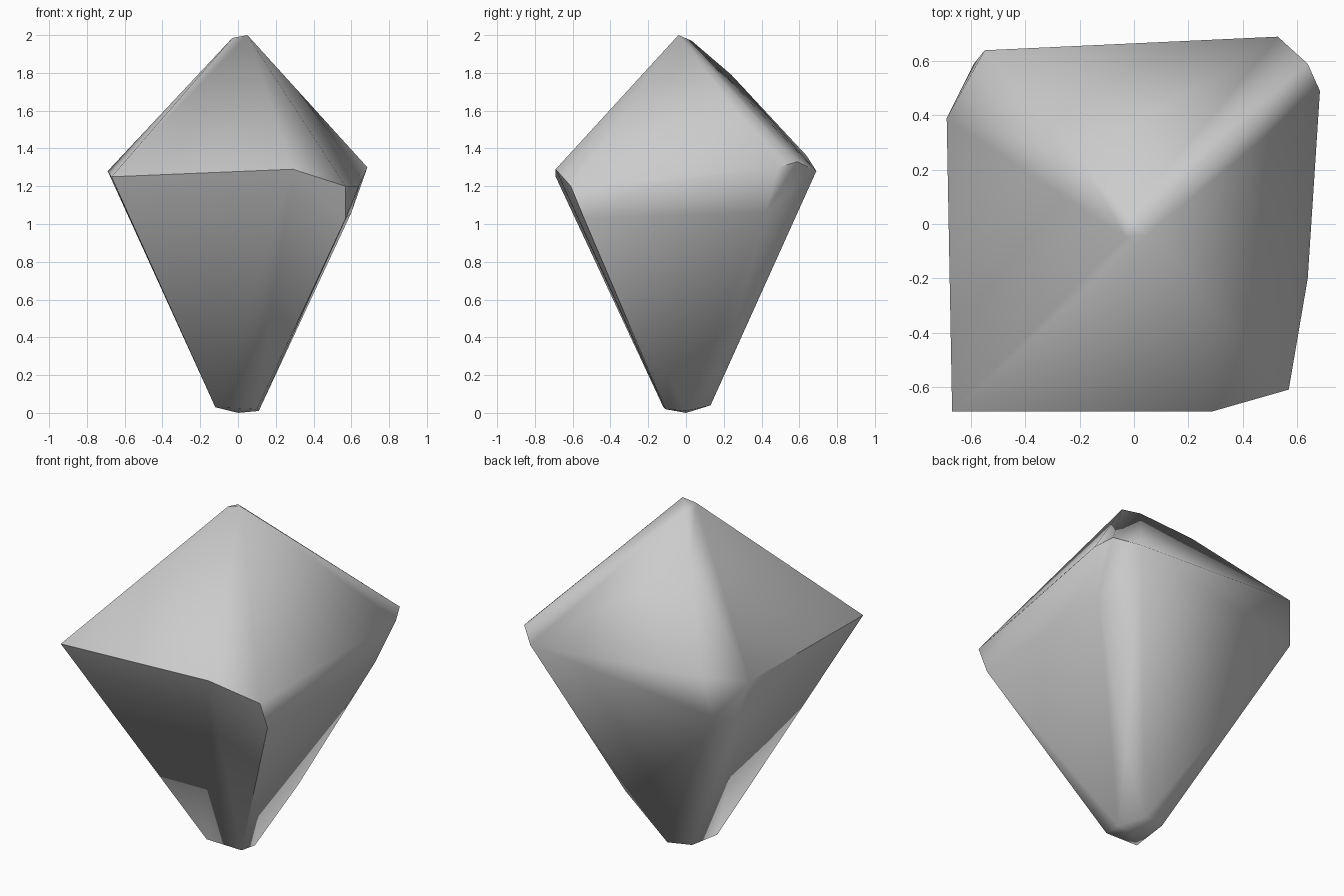
import bpy, bmesh, math

cube = bpy.data.objects.get("Cube")
if cube:
    bpy.data.objects.remove(cube, do_unlink=True)

# Plain grey stone
stone = bpy.data.materials.new("grey_stone")
stone.use_nodes = True
grey = (0.6, 0.6, 0.6, 1)
stone.diffuse_color = grey
bsdf = stone.node_tree.nodes["Principled BSDF"]
bsdf.inputs["Base Color"].default_value = grey
bsdf.inputs["Roughness"].default_value = 0.8

# Corner points of the cut stone, from the top down
tip = [(.05, -.04, 2), (-.03, -.05, 1.985), (-.02, .03, 1.97)]
shoulder = [(-.2, .24, 1.79)]
girdle = [
    (-.67, -.69, 1.25), (.29, -.69, 1.29), (.57, -.61, 1.2),
    (.64, -.2, 1.2), (.685, .49, 1.3), (.64, .59, 1.33), (.53, .69, 1.28),
    (-.55, .64, 1.36), (-.59, .59, 1.12), (-.69, .39, 1.28),
]
belly = [(.57, -.54, 1.03), (.6, .42, 1.06), (-.57, -.24, 1.02), (.24, .22, .32)]
foot = [(-.12, -.12, .03), (.1, -.11, .02), (.11, 0, .01),
        (0, 0, 0), (.03, .13, .04), (-.11, .1, .05)]

# Wrap the corners in one tight skin
mesh = bpy.data.meshes.new("crystal")
bm = bmesh.new()
for point in tip + shoulder + girdle + belly + foot:
    bm.verts.new(point)
hull = bmesh.ops.convex_hull(bm, input=bm.verts)
bmesh.ops.delete(bm, geom=list(set(hull["geom_interior"])), context="VERTS")
bmesh.ops.recalc_face_normals(bm, faces=bm.faces)
bm.to_mesh(mesh)
bm.free()
mesh.materials.append(stone)

crystal = bpy.data.objects.new("crystal", mesh)
bpy.context.collection.objects.link(crystal)
bpy.context.view_layer.objects.active = crystal
crystal.select_set(True)
bpy.ops.object.shade_smooth_by_angle(angle=math.radians(60))
